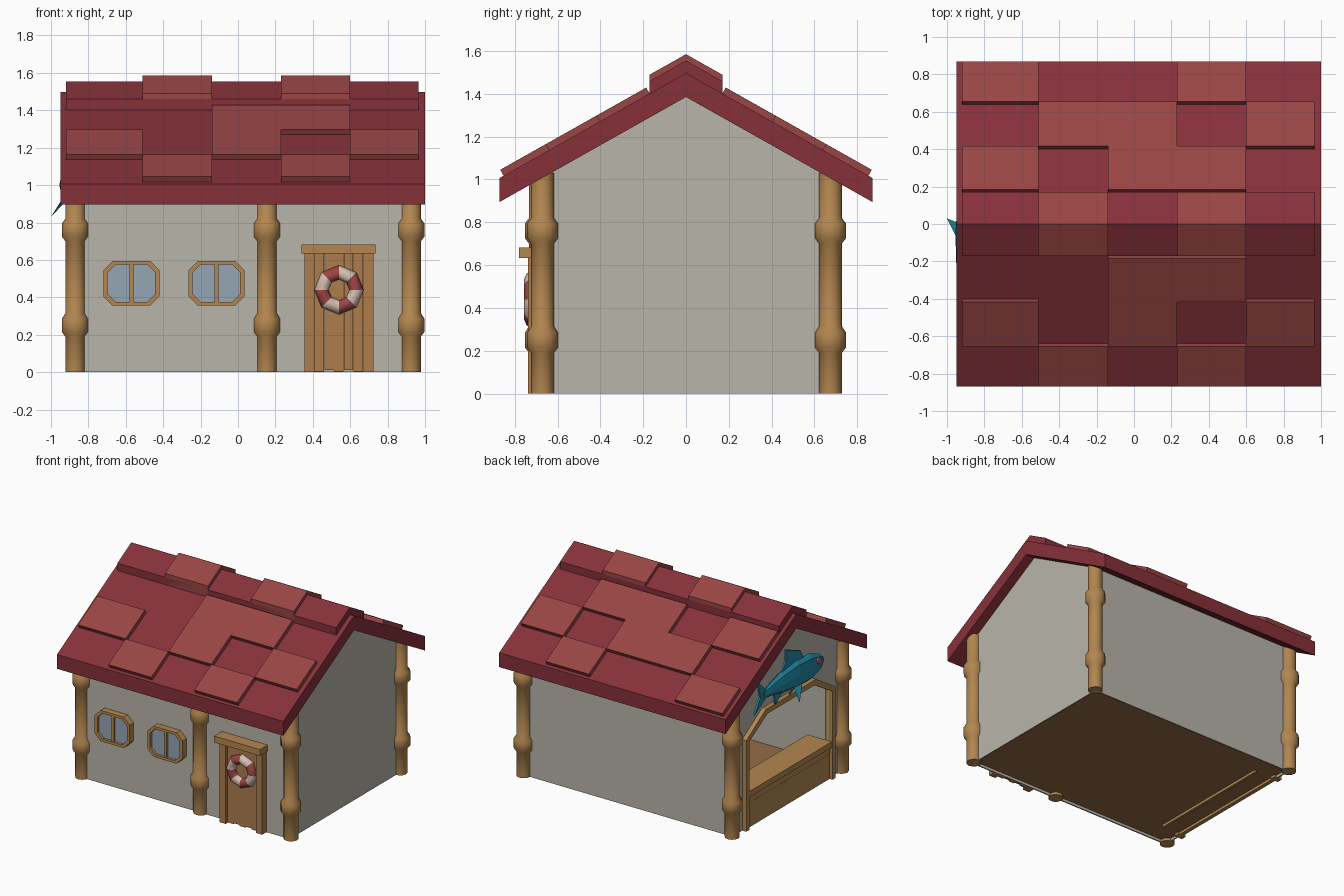
import bpy, bmesh, math
from mathutils import Vector

if "Cube" in bpy.data.objects:
    bpy.data.objects.remove(bpy.data.objects["Cube"])


def material(name, rgb):
    m = bpy.data.materials.new(name)
    m.diffuse_color = (*rgb, 1)
    m.use_nodes = True
    m.node_tree.nodes["Principled BSDF"].inputs["Base Color"].default_value = m.diffuse_color
    return m


ROOF = material("roof_red", (0.24, 0.03, 0.042))
TILE = material("tile_red", (0.32, 0.06, 0.06))
WALL = material("plaster", (0.48, 0.46, 0.4))
WOOD = material("wood", (0.45, 0.24, 0.08))
DOOR = material("door_wood", (0.42, 0.2, 0.075))
FLOOR = material("floor_brown", (0.3, 0.15, 0.06))
GLASS = material("glass", (0.3, 0.38, 0.46))
CREAM = material("cream", (0.65, 0.52, 0.44))
BLUE = material("fish_blue", (0.015, 0.25, 0.37))
BELLY = material("fish_belly", (0.3, 0.35, 0.4))
EYE = material("fish_eye", (0.6, 0.1, 0.15))


def finish(name, bm, *mats, smooth=False):
    bmesh.ops.recalc_face_normals(bm, faces=bm.faces)
    me = bpy.data.meshes.new(name)
    bm.to_mesh(me)
    bm.free()
    ob = bpy.data.objects.new(name, me)
    bpy.context.collection.objects.link(ob)
    for m in mats:
        me.materials.append(m)
    if smooth:
        bpy.ops.object.select_all(action='DESELECT')
        ob.select_set(True)
        bpy.context.view_layer.objects.active = ob
        bpy.ops.object.shade_smooth_by_angle(angle=math.radians(50))
    return ob


def prism(name, polys, axis, a, b, mat):
    """Extrude 2D outlines from a to b: axis x takes (y,z), y takes (x,z), z takes (x,y)."""
    put = {'x': lambda p, t: (t, p[0], p[1]), 'y': lambda p, t: (p[0], t, p[1]),
           'z': lambda p, t: (p[0], p[1], t)}[axis]
    bm = bmesh.new()
    for pts in polys:
        lo = [bm.verts.new(put(p, a)) for p in pts]
        hi = [bm.verts.new(put(p, b)) for p in pts]
        bm.faces.new(lo)
        bm.faces.new(hi[::-1])
        for i in range(len(pts)):
            j = (i + 1) % len(pts)
            bm.faces.new((lo[i], lo[j], hi[j], hi[i]))
    return finish(name, bm, mat)


def box(name, x0, x1, y0, y1, z0, z1, mat):
    return prism(name, [[(x0, y0), (x1, y0), (x1, y1), (x0, y1)]], 'z', z0, z1, mat)


def strips(outer, inner, closed):
    n = len(outer)
    return [[outer[i], outer[(i + 1) % n], inner[(i + 1) % n], inner[i]]
            for i in range(n if closed else n - 1)]


def octagon(cx, cz, w, h, c):
    pts = [(w - c, -h), (w, c - h), (w, h - c), (w - c, h)]
    pts += [(-x, -z) for x, z in pts]
    return [(cx + x, cz + z) for x, z in pts]


def loft(bm, rings):
    loops = [[bm.verts.new(p) for p in r] for r in rings]
    n = len(loops[0])
    for r0, r1 in zip(loops, loops[1:]):
        for i in range(n):
            bm.faces.new((r0[i], r0[(i + 1) % n], r1[(i + 1) % n], r1[i]))
    bm.faces.new(loops[0])
    bm.faces.new(loops[-1])


XL, XR, Y, YF = -0.87, 0.925, 0.675, -0.685

# floor (slightly raised, ending at the counter) and thin walls
box("floor", XL + 0.01, XR - 0.01, YF + 0.01, Y - 0.01, 0.02, 0.03, FLOOR)
box("front_wall", XL, XR, YF, YF + 0.01, 0, 1.02, WALL)
box("back_wall", XL, XR, Y - 0.01, Y, 0, 1.02, WALL)
gable = [(Y, 1.008), (0, 1.385), (YF, 1.003)]
arch = [(-0.51, 0), (-0.51, 0.69), (-0.29, 0.82), (0.29, 0.82), (0.51, 0.69), (0.51, 0)]
prism("right_gable", [[(YF, 0), (Y, 0)] + gable], 'x', XR - 0.01, XR, WALL)
prism("left_gable", [[(YF, 0)] + arch + [(Y, 0)] + gable], 'x', XL, XL + 0.01, WALL)

# serving hatch: frame, counter front and slab
arch_out = [(-0.55, 0), (-0.55, 0.71), (-0.31, 0.86), (0.31, 0.86), (0.55, 0.71), (0.55, 0)]
prism("hatch_frame", strips(arch_out, arch, False), 'x', XL - 0.035, XL + 0.03, WOOD)
box("counter_front", XL - 0.01, XL + 0.02, -0.51, 0.51, 0, 0.19, WOOD)
box("counter_trim", XL - 0.015, XL + 0.02, -0.51, 0.51, 0.195, 0.25, WOOD)
box("counter_back", -0.71, -0.69, -0.51, 0.51, 0, 0.25, WOOD)
box("counter_top", -0.9, -0.69, -0.51, 0.51, 0.25, 0.295, WOOD)

# posts with knotted bulges
profile = [(0.053, 0), (0.053, 0.19), (0.072, 0.215), (0.072, 0.285), (0.053, 0.315),
           (0.053, 0.70), (0.072, 0.725), (0.072, 0.795), (0.053, 0.82), (0.053, 1.03)]
for x, y in [(XL, -Y + 0.005), (XL, Y), (XR, -Y + 0.005), (XR, Y), (0.155, -0.68)]:
    bm = bmesh.new()
    loft(bm, [[(x + r * math.cos(k * math.tau / 12), y + r * math.sin(k * math.tau / 12), z)
               for k in range(12)] for r, z in profile])
    finish("post", bm, WOOD, smooth=True)

# roof shell
SL, PEAK = 0.563, 1.497


def chevron(name, half, top, thick, x0, x1, mat):
    drop = half * SL
    prism(name, [[(-half, top - drop), (0, top), (half, top - drop), (half, top - drop - thick),
                  (0, top - thick), (-half, top - drop - thick)]], 'x', x0, x1, mat)


chevron("roof", 0.87, PEAK, 0.112, -0.95, 1.0, ROOF)
chevron("ridge_cap", 0.17, 1.555, 0.06, -0.92, 0.965, ROOF)

# raised shingles as (row, column) per slope, plus raised ridge caps
cols = [-0.92, -0.51, -0.14, 0.23, 0.60, 0.965]
rows = [0.17, 0.402, 0.64, 0.852]
tiles = {-1: [(0, 2), (0, 3), (1, 0), (1, 2), (1, 4), (2, 1), (2, 3)],
         1: [(0, 0), (0, 2), (0, 3), (1, 1), (1, 2), (1, 4), (2, 0), (2, 3)]}
for side, cells in tiles.items():
    n = Vector((side * SL, 1)).normalized() * 0.032
    for r, c in cells:
        p = [Vector((side * v, PEAK - SL * v)) for v in (rows[r], rows[r + 1])]
        prism("shingle", [[p[0] - n * 0.2, p[1] - n * 0.2, p[1] + n, p[0] + n]], 'x',
              cols[c], cols[c + 1], TILE)
for c in (1, 3):
    chevron("ridge_shingle", 0.17, 1.585, 0.09, cols[c], cols[c + 1], TILE)

# windows
for cx in (-0.57, -0.115):
    out, inn = octagon(cx, 0.475, 0.15, 0.12, 0.05), octagon(cx, 0.475, 0.127, 0.1, 0.043)
    prism("window_frame", strips(out, inn, True), 'y', -0.735, YF + 0.005, WOOD)
    prism("window_glass", [inn], 'y', -0.715, YF + 0.005, GLASS)
    box("window_bar", cx - 0.011, cx + 0.011, -0.73, -0.7, 0.375, 0.575, WOOD)

# door
for x in (0.355, 0.67):
    box("door_jamb", x, x + 0.055, -0.737, -0.68, 0, 0.64, DOOR)
for i in range(5):
    x = 0.41 + i * 0.052
    box("door_plank", x, x + 0.05, -0.715, -0.68, 0.004 + 0.008 * (i % 2), 0.64, DOOR)
box("door_header", 0.34, 0.735, -0.78, -0.68, 0.633, 0.682, WOOD)

# life ring, alternating coloured sectors
bm = bmesh.new()
M, N, R, r = 8, 8, 0.094, 0.038
v = [[bm.verts.new((0.54 + (R + r * math.cos(b)) * math.cos(a), -0.718 + r * math.sin(b),
                    0.44 + (R + r * math.cos(b)) * math.sin(a)))
      for b in [k * math.tau / N for k in range(N)]]
     for a in [k * math.tau / M for k in range(M)]]
for i in range(M):
    for j in range(N):
        i2, j2 = (i + 1) % M, (j + 1) % N
        f = bm.faces.new((v[i][j], v[i2][j], v[i2][j2], v[i][j2]))
        f.material_index = i % 2
finish("life_ring", bm, TILE, CREAM, smooth=True)

# fish trophy body: stations of (y, centre z, half height, half thickness)
bm = bmesh.new()
stations = [(-0.39, 0.985, 0.02, 0.012), (-0.34, 0.985, 0.065, 0.03), (-0.22, 0.99, 0.105, 0.045),
            (-0.05, 1.0, 0.11, 0.05), (0.12, 1.0, 0.085, 0.038), (0.25, 0.995, 0.05, 0.024),
            (0.34, 0.985, 0.03, 0.012)]
loft(bm, [[(-0.905 + t * math.cos(k * math.tau / 8), y, z + h * math.sin(k * math.tau / 8))
           for k in range(8)] for y, z, h, t in stations])
for f in bm.faces:
    c = f.calc_center_median()
    f.material_index = int(c.y < 0.15 and c.z < 0.945)
finish("fish_body", bm, BLUE, BELLY)

# fish fins and eye
prism("fish_tail", [[(0.31, 1.01), (0.42, 1.12), (0.385, 0.985), (0.46, 0.87), (0.31, 0.96)]],
      'x', -0.912, -0.898, BLUE)
prism("fish_dorsal_fin", [[(-0.15, 1.08), (-0.11, 1.16), (0.07, 1.235), (0.07, 1.15), (0.14, 1.05)]],
      'x', -0.912, -0.898, BLUE)
prism("fish_anal_fin", [[(0.08, 0.95), (0.2, 0.86), (0.22, 0.97)]], 'x', -0.912, -0.898, BLUE)
for x_tip in (-1.0, -0.885):
    bm = bmesh.new()
    root = [bm.verts.new(p) for p in ((-0.925, -0.12, 0.95), (-0.925, 0.0, 0.93), (-0.905, -0.06, 0.93))]
    tip = bm.verts.new((x_tip, 0.03, 0.83))
    bm.faces.new(root)
    for i in range(3):
        bm.faces.new((root[i], root[(i + 1) % 3], tip))
    finish("fish_side_fin", bm, BLUE)
prism("fish_eye", [octagon(-0.29, 1.02, 0.022, 0.022, 0.013)], 'x', -0.95, -0.92, EYE)
